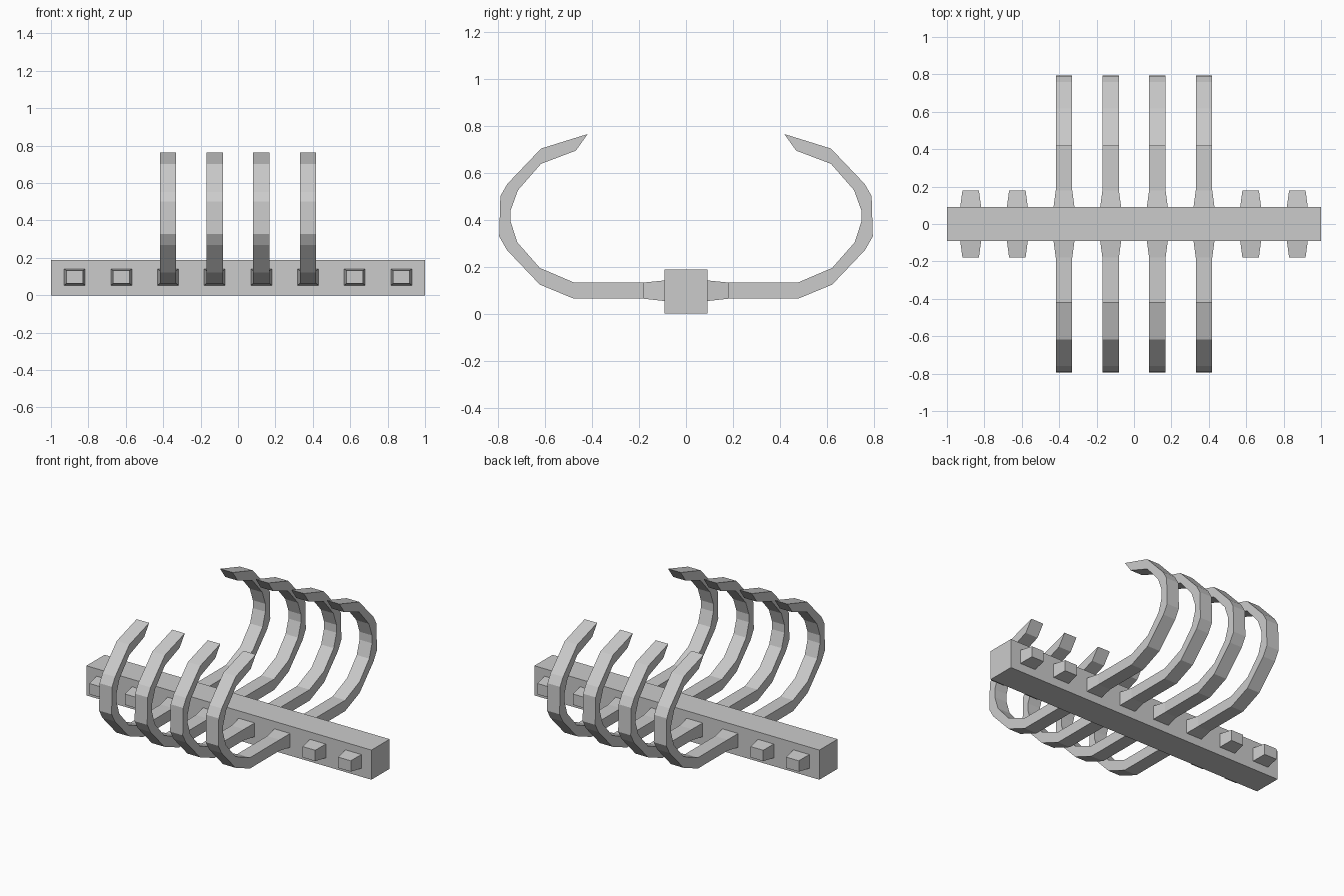
import bpy, bmesh

if "Cube" in bpy.data.objects:
    bpy.data.objects.remove(bpy.data.objects["Cube"])


def loft(name, rings):
    """Solid from a list of equal-length vertex rings, capped at both ends."""
    bm = bmesh.new()
    vr = [[bm.verts.new(p) for p in ring] for ring in rings]
    n = len(vr[0])
    for a, b in zip(vr, vr[1:]):
        for i in range(n):
            j = (i + 1) % n
            bm.faces.new((a[i], a[j], b[j], b[i]))
    bm.faces.new(vr[0])
    bm.faces.new(vr[-1])
    bmesh.ops.recalc_face_normals(bm, faces=bm.faces)
    mesh = bpy.data.meshes.new(name)
    bm.to_mesh(mesh)
    bm.free()
    obj = bpy.data.objects.new(name, mesh)
    bpy.context.collection.objects.link(obj)
    return obj


def section(x, half, outer, inner, side):
    """Rectangular section across x between an outer and inner (y, z) point."""
    (yo, zo), (yi, zi) = outer, inner
    return [(x - half, side * yo, zo), (x + half, side * yo, zo),
            (x + half, side * yi, zi), (x - half, side * yi, zi)]


# Spine beam
loft("spine", [[(x, -0.091, 0), (x, 0.091, 0), (x, 0.091, 0.188), (x, -0.091, 0.188)]
               for x in (-1, 1)])

# Side profiles: (outer point, inner point) pairs in y, z
socket = [(0.056, (0.09, 0.053), (0.09, 0.141)),
          (0.044, (0.18, 0.063), (0.18, 0.132))]
rib = [((0.477, 0.063), (0.477, 0.132)),
       ((0.622, 0.123), (0.622, 0.194)),
       ((0.762, 0.270), (0.718, 0.303)),
       ((0.795, 0.328), (0.746, 0.390)),
       ((0.790, 0.500), (0.746, 0.440)),
       ((0.760, 0.552), (0.715, 0.525)),
       ((0.617, 0.702), (0.617, 0.637)),
       ((0.418, 0.764), (0.469, 0.693))]

# Short sockets at the ends, full curved ribs on the middle four
for i in range(8):
    x = (i - 3.5) * 0.2495
    for side in (-1, 1):
        rings = [section(x, h, o, n, side) for h, o, n in socket]
        name = "socket_stub"
        if 2 <= i <= 5:
            rings += [section(x, 0.044, o, n, side) for o, n in rib]
            name = "curved_rib"
        loft(name, rings)
